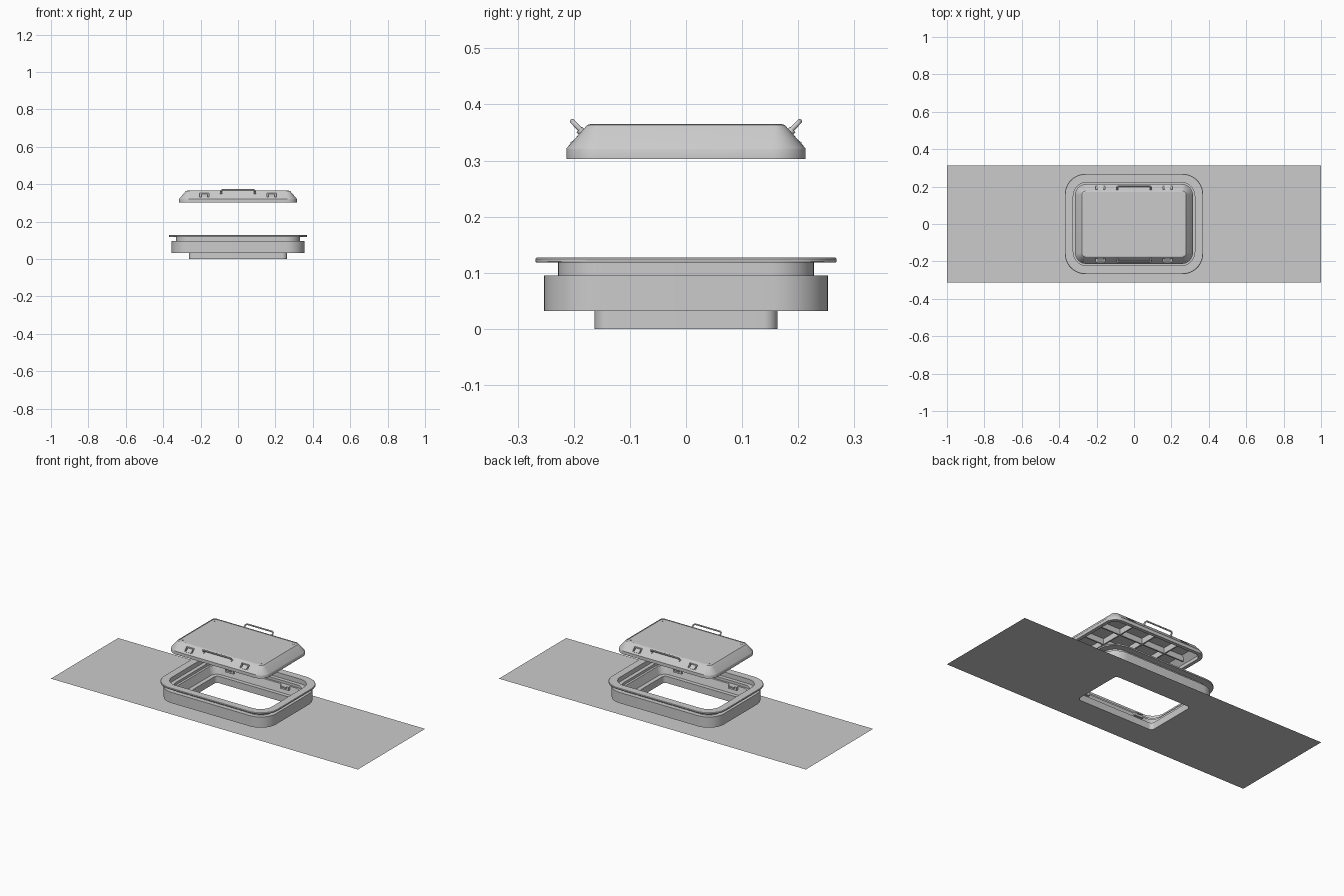
import bpy, bmesh, math
from mathutils import Matrix, Vector

if "Cube" in bpy.data.objects:
    bpy.data.objects.remove(bpy.data.objects["Cube"])


def finish(name, bm, smooth=True):
    bmesh.ops.recalc_face_normals(bm, faces=bm.faces)
    me = bpy.data.meshes.new(name)
    bm.to_mesh(me)
    bm.free()
    ob = bpy.data.objects.new(name, me)
    bpy.context.collection.objects.link(ob)
    if smooth:
        shade(ob)
    return ob


def shade(ob):
    bpy.ops.object.select_all(action='DESELECT')
    ob.select_set(True)
    bpy.context.view_layer.objects.active = ob
    bpy.ops.object.shade_smooth_by_angle(angle=math.radians(30))


def rounded_loop(bm, hx, hy, r, z, n=10):
    """Rounded rectangle ring of vertices."""
    verts = []
    for q, (sx, sy) in enumerate([(1, 1), (-1, 1), (-1, -1), (1, -1)]):
        for i in range(n + 1):
            a = math.pi / 2 * (q + i / n)
            verts.append(bm.verts.new((sx * (hx - r) + r * math.cos(a),
                                       sy * (hy - r) + r * math.sin(a), z)))
    return verts


def lofted(name, sections, closed=False, caps=False):
    """Skin a list of rounded rectangles (hx, hy, r, z)."""
    bm = bmesh.new()
    loops = [rounded_loop(bm, *s) for s in sections]
    pairs = list(zip(loops, loops[1:]))
    if closed:
        pairs.append((loops[-1], loops[0]))
    for a, b in pairs:
        for i in range(len(a)):
            j = (i + 1) % len(a)
            bm.faces.new((a[i], a[j], b[j], b[i]))
    if caps:
        bm.faces.new(loops[0])
        bm.faces.new(loops[-1])
    bmesh.ops.remove_doubles(bm, verts=bm.verts, dist=1e-6)
    return finish(name, bm)


def boxes(name, items):
    """Several boxes (centre, size, x tilt) in one mesh."""
    bm = bmesh.new()
    for c, s, tilt in items:
        m = (Matrix.Translation(Vector(c)) @ Matrix.Rotation(tilt, 4, 'X')
             @ Matrix.Diagonal((*s, 1)))
        bmesh.ops.create_cube(bm, size=1, matrix=m)
    return finish(name, bm, False)


corners = [(sx, sy) for sx in (-1, 1) for sy in (-1, 1)]

# Flat sheet with the opening cut out
lofted("base_sheet", [(1, 0.313, 0, 0), (0.25, 0.155, 0.02, 0)])

# Frame: sleeve, body, neck and flange, then the stepped inside
lofted("hatch_frame", [
    (0.262, 0.163, 0.025, 0.0), (0.262, 0.163, 0.025, 0.032),
    (0.355, 0.253, 0.10, 0.032), (0.355, 0.253, 0.10, 0.095),
    (0.332, 0.228, 0.08, 0.095), (0.332, 0.228, 0.08, 0.118),
    (0.369, 0.267, 0.11, 0.118), (0.370, 0.268, 0.11, 0.120),
    (0.370, 0.268, 0.11, 0.125), (0.368, 0.266, 0.11, 0.127),
    (0.325, 0.223, 0.075, 0.127), (0.325, 0.223, 0.075, 0.100),
    (0.303, 0.201, 0.06, 0.100), (0.303, 0.201, 0.06, 0.085),
    (0.290, 0.190, 0.05, 0.085), (0.275, 0.178, 0.04, 0.040),
    (0.250, 0.155, 0.02, 0.040), (0.250, 0.155, 0.02, 0.0)], closed=True)

# Catches on the inner wall of the frame
boxes("frame_catches", [((sx * 0.18, sy * 0.185, 0.075), (0.055, 0.022, 0.02), 0)
                        for sx, sy in corners]
      + [((sx * 0.18, sy * 0.172, 0.081), (0.03, 0.012, 0.008), 0) for sx, sy in corners])

# Lid shell: hollow, sloping sides, shallow recessed top panel
lid = lofted("lid_shell", [
    (0.270, 0.167, 0.015, 0.3625), (0.273, 0.170, 0.018, 0.3625),
    (0.273, 0.170, 0.018, 0.365), (0.279, 0.176, 0.02, 0.3635),
    (0.314, 0.213, 0.06, 0.322), (0.315, 0.213, 0.06, 0.320),
    (0.315, 0.213, 0.06, 0.303), (0.295, 0.193, 0.045, 0.303),
    (0.295, 0.193, 0.045, 0.322), (0.265, 0.163, 0.02, 0.355)], caps=True)

# Pockets cut into the slope for the latches
cutter = boxes("latch_cutter", [((sx * 0.18, sy * 0.205, 0.343), (0.05, 0.05, 0.022), 0)
                                for sx, sy in corners])
cutter.hide_render = True
cutter.hide_viewport = True
mod = lid.modifiers.new("pockets", 'BOOLEAN')
mod.object = cutter
mod.operation = 'DIFFERENCE'
mod.solver = 'EXACT'

# Latch backs and levers sitting in the pockets
boxes("latch_backs", [((sx * 0.18, sy * 0.176, 0.341), (0.054, 0.008, 0.028), 0)
                      for sx, sy in corners])
boxes("latch_levers", [((sx * 0.18, sy * 0.194, 0.337), (0.032, 0.026, 0.006), -sy * 0.6)
                       for sx, sy in corners])

# Ribs under the lid
boxes("lid_ribs", [((x, 0, 0.340), (0.008, 0.345, 0.036), 0) for x in (-0.15, 0, 0.15)]
      + [((0, y, 0.340), (0.55, 0.008, 0.036), 0) for y in (-0.065, 0.065)])

# Carrying handles on both long sides, with collars at their feet
for side, s in (("front", -1), ("back", 1)):
    cu = bpy.data.curves.new(side + "_handle", 'CURVE')
    cu.dimensions = '3D'
    cu.bevel_depth = 0.0045
    cu.bevel_resolution = 3
    cu.use_fill_caps = True
    sp = cu.splines.new('POLY')
    half = [(0.09, 0.0), (0.09, 0.018), (0.0885, 0.023), (0.085, 0.0265), (0.08, 0.028)]
    path = half + [(-x, d) for x, d in reversed(half)]
    sp.points.add(len(path) - 1)
    for p, (x, d) in zip(sp.points, path):
        p.co = (x, s * (0.183 + 0.69 * d), 0.350 + 0.70 * d, 1)
    ob = bpy.data.objects.new(side + "_handle", cu)
    bpy.context.collection.objects.link(ob)

    bm = bmesh.new()
    for x in (-0.09, 0.09):
        m = (Matrix.Translation((x, s * 0.188, 0.353))
             @ Matrix.Rotation(-s * math.radians(45), 4, 'X'))
        bmesh.ops.create_cone(bm, cap_ends=True, segments=16, radius1=0.007,
                              radius2=0.007, depth=0.007, matrix=m)
    finish(side + "_handle_collars", bm)

# Corner screws on the lid top
bm = bmesh.new()
for sx, sy in corners:
    bmesh.ops.create_cone(bm, cap_ends=True, segments=16, radius1=0.005, radius2=0.005,
                          depth=0.003,
                          matrix=Matrix.Translation((sx * 0.257, sy * 0.148, 0.363)))
finish("lid_screws", bm)
